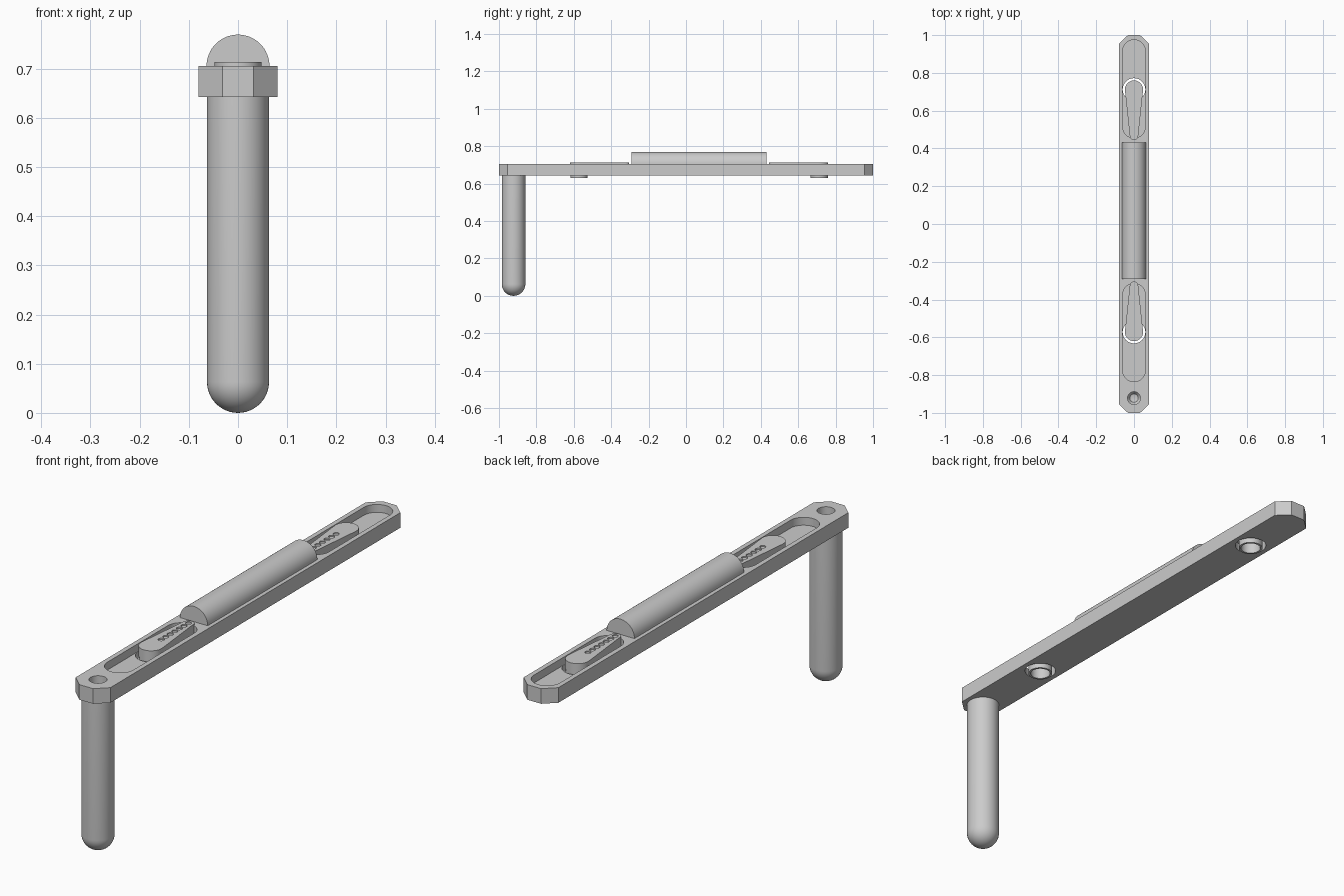
import bpy, bmesh, math

if "Cube" in bpy.data.objects:
    bpy.data.objects.remove(bpy.data.objects["Cube"])

BOTTOM, TOP, FLOOR = 0.642, 0.705, 0.672   # bar faces and slot floor
MID = 0.07                                 # centre of the grip and lever pair
HANDLE_Y = -0.922

steel = bpy.data.materials.new("grey metal")
steel.use_nodes = True
grey = (0.6, 0.6, 0.6, 1)
steel.diffuse_color = grey
steel.node_tree.nodes["Principled BSDF"].inputs["Base Color"].default_value = grey


def finish(bm, name):
    bmesh.ops.recalc_face_normals(bm, faces=bm.faces)
    mesh = bpy.data.meshes.new(name)
    bm.to_mesh(mesh)
    bm.free()
    mesh.materials.append(steel)
    obj = bpy.data.objects.new(name, mesh)
    bpy.context.collection.objects.link(obj)
    return obj


def prism(name, outline, z0, z1):
    bm = bmesh.new()
    face = bm.faces.new([bm.verts.new((x, y, z0)) for x, y in outline])
    up = bmesh.ops.extrude_face_region(bm, geom=[face])["geom"]
    verts = [v for v in up if isinstance(v, bmesh.types.BMVert)]
    bmesh.ops.translate(bm, verts=verts, vec=(0, 0, z1 - z0))
    return finish(bm, name)


def arc(y, radius, start, end, steps):
    angles = [math.radians(start + (end - start) * i / steps) for i in range(steps + 1)]
    return [(radius * math.cos(a), y + radius * math.sin(a)) for a in angles]


def disc(name, y, radius, z0, z1, sides=40):
    return prism(name, arc(y, radius, 0, 360, sides)[:-1], z0, z1)


def lathe(name, profile, y, sides=48):
    bm = bmesh.new()
    verts = [bm.verts.new((r, y, z)) for r, z in profile]
    edges = [bm.edges.new(pair) for pair in zip(verts, verts[1:])]
    bmesh.ops.spin(bm, geom=verts + edges, cent=(0, y, 0), axis=(0, 0, 1),
                   angle=math.tau, steps=sides)
    bmesh.ops.remove_doubles(bm, verts=bm.verts, dist=0.0001)
    return finish(bm, name)


def combine(obj, other, operation):
    bpy.context.view_layer.objects.active = obj
    mod = obj.modifiers.new(operation.lower(), "BOOLEAN")
    mod.operation, mod.solver, mod.object = operation, "EXACT", other
    bpy.ops.object.modifier_apply(modifier=mod.name)
    bpy.data.objects.remove(other)


def smooth(obj):
    bpy.ops.object.select_all(action="DESELECT")
    obj.select_set(True)
    bpy.context.view_layer.objects.active = obj
    bpy.ops.object.shade_smooth_by_angle(angle=math.radians(30))


# Bar with chamfered corners
corners = [(0.08, 0.955), (0.032, 1.0)]
half = corners + [(-x, y) for x, y in reversed(corners)]
bar = prism("bar", half + [(-x, -y) for x, y in half], BOTTOM, TOP)

# Levers in round-ended slots, each with a hollow pin passing through the bar
for side, label in ((-1, "front"), (1, "back")):
    def place(outline):
        return [(x, MID + side * y) for x, y in outline]

    pivot = 0.642
    slot = arc(0.845, 0.06, 0, 180, 24) + arc(0.445, 0.06, 180, 360, 24)
    combine(bar, prism("slot_cutter", place(slot), FLOOR, TOP + 0.05), "DIFFERENCE")
    combine(bar, disc("hole_cutter", MID + side * pivot, 0.06, BOTTOM - 0.05, FLOOR + 0.01),
            "DIFFERENCE")

    outline = arc(pivot, 0.048, -6, 186, 28) + arc(0.396, 0.022, 186, 354, 16)
    lever = prism(label + "_lever", place(outline), FLOOR, 0.713)
    combine(lever, disc("pin", MID + side * pivot, 0.0465, 0.63, FLOOR + 0.02), "UNION")
    combine(lever, disc("pin_cutter", MID + side * pivot, 0.038, 0.6, 0.69), "DIFFERENCE")
    # Row of grip dimples
    for i in range(7):
        y = MID + side * (0.396 + 0.03 * i)
        combine(lever, disc("dimple_cutter", y, 0.012, 0.708, 0.73, 16), "DIFFERENCE")
    smooth(lever)

# Blind hole with a drilled point above the handle
combine(bar, lathe("bore_cutter", [(0, 0.65), (0.022, 0.655), (0.034, 0.672),
                                   (0.034, 0.73), (0, 0.73)], HANDLE_Y), "DIFFERENCE")
smooth(bar)

# Half-round grip on top
bm = bmesh.new()
section = arc(0, 0.064, 0, 180, 32)
face = bm.faces.new([bm.verts.new((x, MID - 0.361, TOP + z)) for x, z in section])
far = bmesh.ops.extrude_face_region(bm, geom=[face])["geom"]
bmesh.ops.translate(bm, verts=[v for v in far if isinstance(v, bmesh.types.BMVert)],
                    vec=(0, 0.722, 0))
smooth(finish(bm, "half_round_grip"))

# Round-ended crank handle hanging below the front end
R = 0.063
tip = [(x, z) for x, z in arc(R, R, -90, 0, 12)]
tip[0] = (0, 0)
smooth(lathe("crank_handle", tip + [(R, BOTTOM), (0, BOTTOM)], HANDLE_Y))
